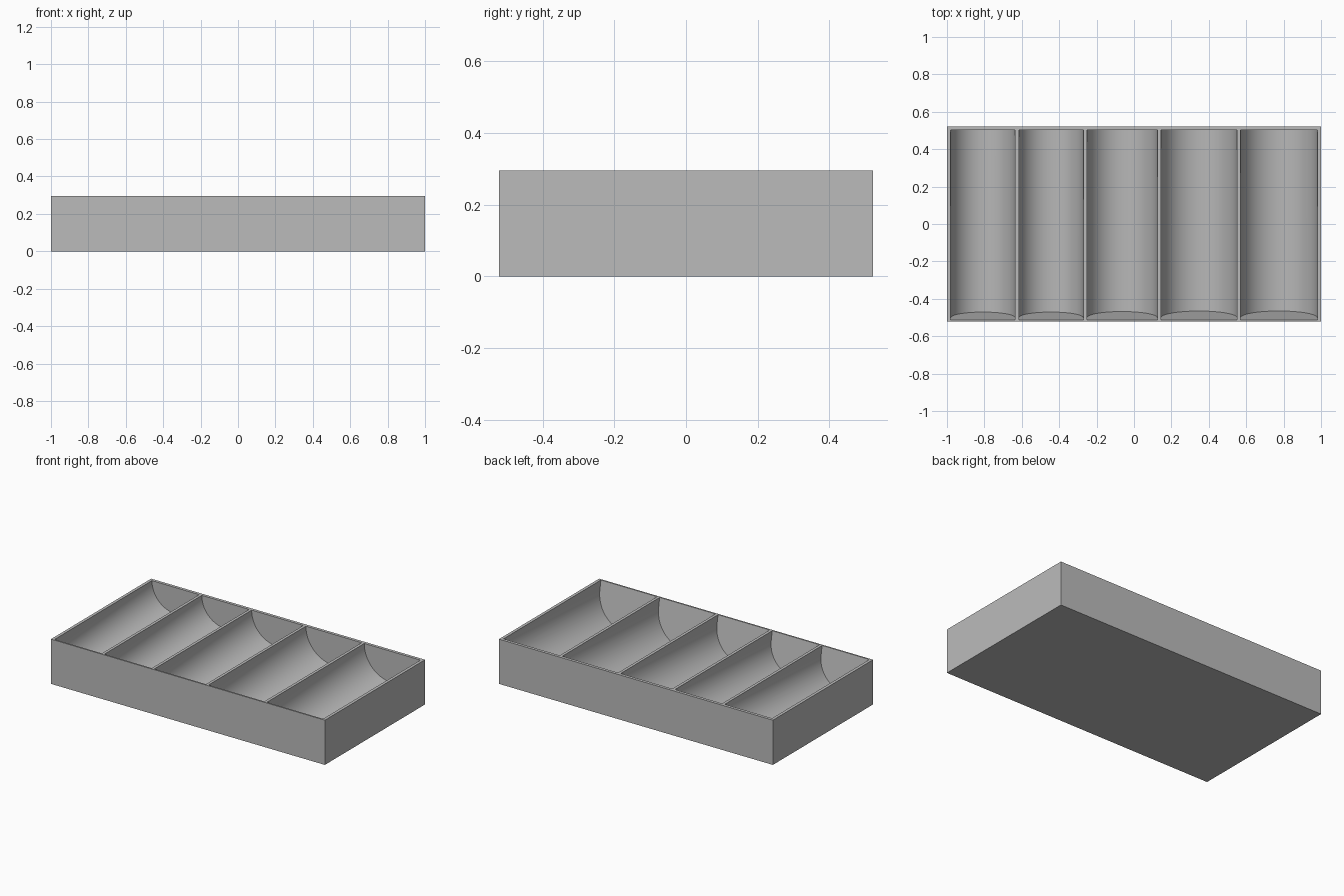
import bpy
import bmesh
import math

default = bpy.data.objects.get("Cube")
if default:
    bpy.data.objects.remove(default, do_unlink=True)

LENGTH, DEPTH, HEIGHT = 2.0, 1.045, 0.295
WALL = 0.02
BACK, FRONT = DEPTH / 2 - WALL, -DEPTH / 2 + 0.01
DROP = 0.062        # extra depth of each trough at the front
LEAN = 0.178        # slope of the front end of each trough
ARC_STEPS = 40

grey = bpy.data.materials.new("plain grey")
grey.use_nodes = True
colour = (0.5, 0.5, 0.5, 1)
grey.diffuse_color = colour
grey.node_tree.nodes["Principled BSDF"].inputs["Base Color"].default_value = colour


def add_object(name, bm):
    bmesh.ops.recalc_face_normals(bm, faces=bm.faces)
    mesh = bpy.data.meshes.new(name)
    bm.to_mesh(mesh)
    bm.free()
    mesh.materials.append(grey)
    obj = bpy.data.objects.new(name, mesh)
    bpy.context.collection.objects.link(obj)
    return obj


def trough_cutter(left, right):
    """U-shaped solid that deepens to the front, with a leaning front end."""
    radius, middle = (right - left) / 2, (left + right) / 2
    bm = bmesh.new()

    def ring(drop, y, lean):
        points = [(left, 0.05)]
        for i in range(ARC_STEPS + 1):
            a = math.pi * i / ARC_STEPS
            points.append((middle - radius * math.cos(a), -drop - radius * math.sin(a)))
        points.append((right, 0.05))
        return [bm.verts.new((x, y - lean * z, HEIGHT + z)) for x, z in points]

    back = ring(0.001, BACK, 0)
    front = ring(DROP, FRONT, LEAN)
    for i in range(len(back)):
        j = (i + 1) % len(back)
        bm.faces.new((back[i], back[j], front[j], front[i]))
    bm.faces.new(back)
    bm.faces.new(front[::-1])
    cutter = add_object("trough_cutter", bm)
    cutter.hide_render = True
    return cutter


# Solid block of the tray
bm = bmesh.new()
bmesh.ops.create_cube(bm, size=1)
for v in bm.verts:
    v.co = (v.co.x * LENGTH, v.co.y * DEPTH, (v.co.z + 0.5) * HEIGHT)
tray = add_object("compartment_tray", bm)

# Five rounded troughs, wider towards the left
cutters = []
x = -LENGTH / 2 + WALL
for width in (0.345, 0.345, 0.377, 0.407, 0.41):
    cutters.append(trough_cutter(x, x + width))
    x += width + 0.019
for cutter in cutters:
    cut = tray.modifiers.new("trough", "BOOLEAN")
    cut.operation = "DIFFERENCE"
    cut.solver = "EXACT"
    cut.object = cutter

# Bake the cuts, then drop the cutters
bpy.context.view_layer.update()
evaluated = tray.evaluated_get(bpy.context.evaluated_depsgraph_get())
carved = bpy.data.meshes.new_from_object(evaluated)
tray.modifiers.clear()
tray.data = carved
for cutter in cutters:
    bpy.data.objects.remove(cutter, do_unlink=True)

# Smooth trough floors with crisp rims
bpy.ops.object.select_all(action="DESELECT")
tray.select_set(True)
bpy.context.view_layer.objects.active = tray
bpy.ops.object.shade_smooth_by_angle(angle=math.radians(30))
